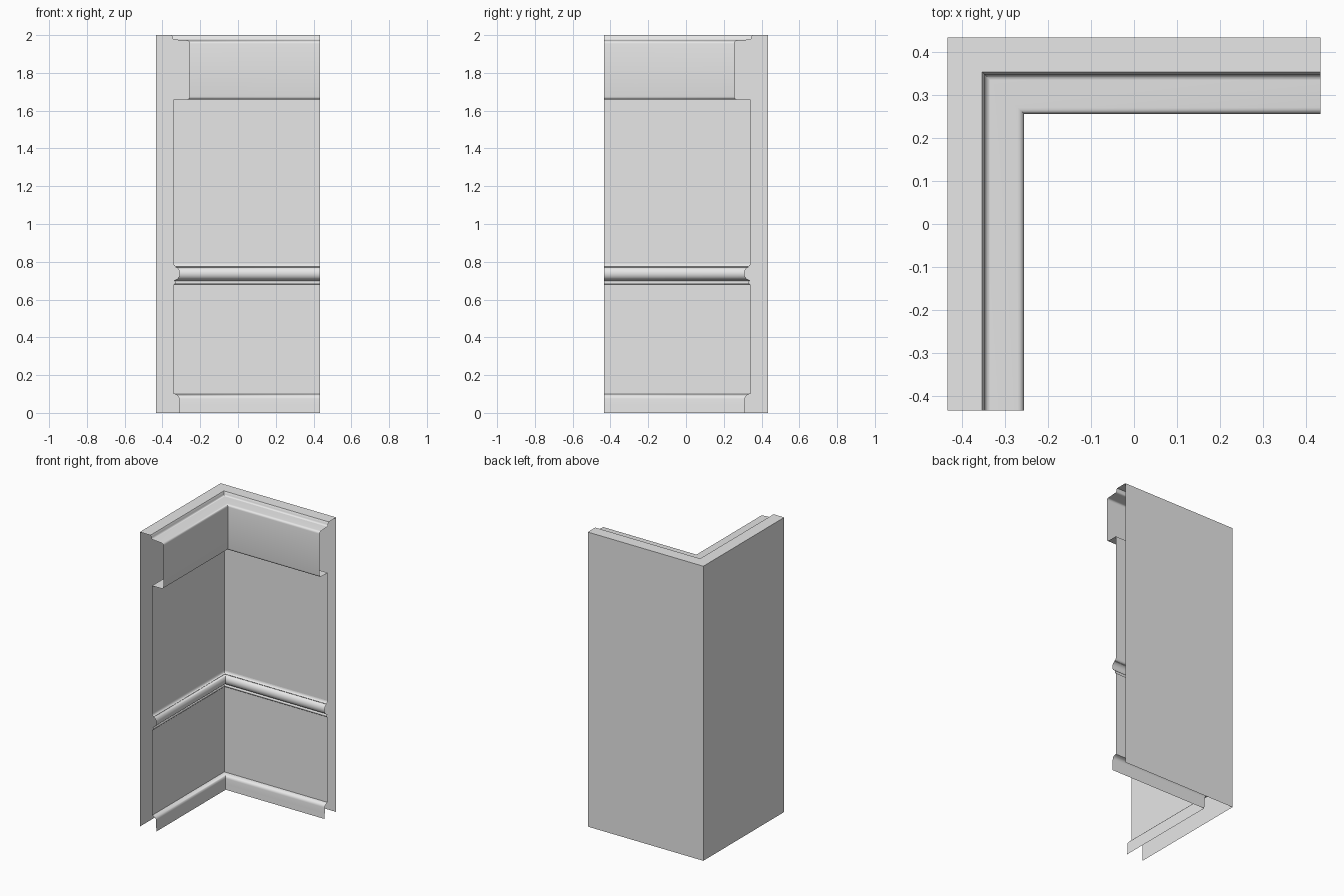
import bpy
import math

cube = bpy.data.objects.get("Cube")
if cube:
    bpy.data.objects.remove(cube, do_unlink=True)

HALF = 0.434     # half the plan width
PANEL = 0.092    # depth of the flat wall panels
CROWN = 0.178    # depth of the crown moulding

# One plain grey finish
plaster = bpy.data.materials.new("plain_grey")
plaster.use_nodes = True
plaster.diffuse_color = (0.8, 0.8, 0.8, 1)
plaster.node_tree.nodes["Principled BSDF"].inputs["Base Color"].default_value = (0.8, 0.8, 0.8, 1)


def arc(depth, z, rd, rz, start, end, steps=6):
    """Elliptical run of profile points, angles in degrees."""
    angles = [math.radians(start + (end - start) * i / steps) for i in range(steps + 1)]
    return [(depth + rd * math.cos(a), z + rz * math.sin(a)) for a in angles]


def sweep(name, profile):
    """Sweep a (depth, height) profile along both walls with a mitred corner."""
    verts = []
    for d, z in profile:
        verts += [(-HALF + d, -HALF, z), (-HALF + d, HALF - d, z), (HALF, HALF - d, z)]
    faces = []
    for i in range(len(profile) - 1):
        for j in range(2):
            a = 3 * i + j
            faces.append((a, a + 1, a + 4, a + 3))
    mesh = bpy.data.meshes.new(name)
    mesh.from_pydata(verts, [], faces)
    mesh.flip_normals()
    mesh.materials.append(plaster)
    obj = bpy.data.objects.new(name, mesh)
    bpy.context.collection.objects.link(obj)
    bpy.ops.object.select_all(action='DESELECT')
    obj.select_set(True)
    bpy.context.view_layer.objects.active = obj
    bpy.ops.object.shade_smooth_by_angle(angle=math.radians(50))
    return obj


# Baseboard with a rounded top edge, open underneath
sweep("baseboard", [(0.125, 0), (0.123, 0.04)]
      + arc(PANEL, 0.075, 0.03, 0.025, 0, 90))

# Flat panels below and above the rail
sweep("lower_panel", [(PANEL, 0.1), (PANEL, 0.68)])
sweep("upper_panel", [(PANEL, 0.79), (PANEL, 1.66)])

# Chair rail: small bead, bullnose and top cove
sweep("chair_rail", arc(PANEL, 0.69, 0.009, 0.01, -90, 70, 5)
      + arc(0.097, 0.738, 0.028, 0.034, -80, 75, 10)
      + arc(0.106, 0.79, 0.014, 0.016, 270, 180, 4))

# Crown: soffit, tall face, rounded shoulder, shelf and cove to the top
sweep("crown_moulding", [(PANEL, 1.66), (0.165, 1.66)]
      + arc(0.165, 1.675, 0.013, 0.015, -90, 0, 4)
      + arc(0.163, 1.955, 0.015, 0.015, 0, 90, 5)
      + [(0.098, 1.974)]
      + arc(0.098, 1.99, 0.012, 0.016, 270, 180, 4)
      + [(0.08, 2.0), (0, 2.0)])

# Plain outer shell
sweep("outer_wall", [(0, 2.0), (0, 0)])
